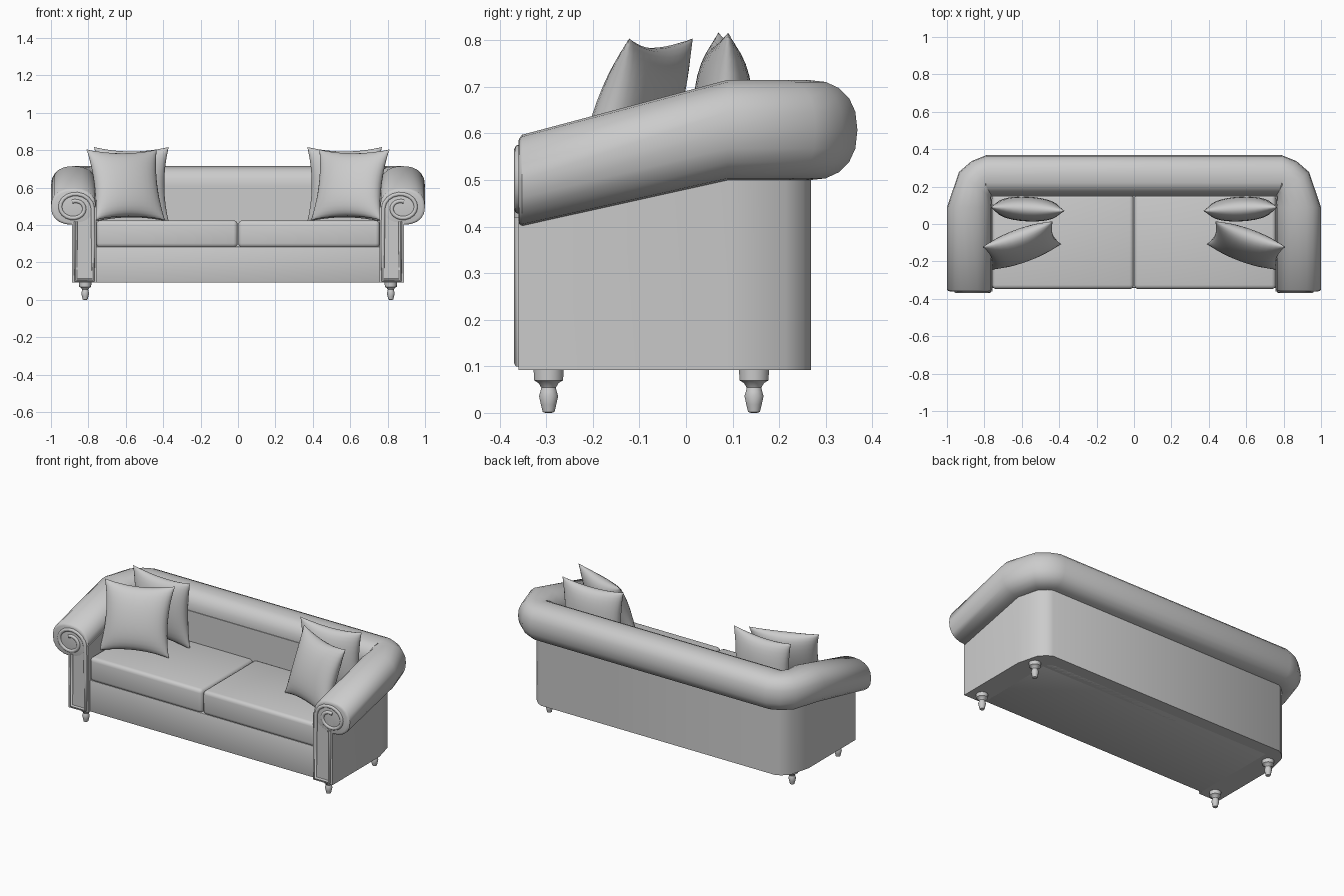
import bpy, bmesh
from math import sin, cos, pi, radians, copysign
from mathutils import Matrix, Vector

if "Cube" in bpy.data.objects:
    bpy.data.objects.remove(bpy.data.objects["Cube"])


def finish(name, bm, angle=40):
    bmesh.ops.recalc_face_normals(bm, faces=bm.faces)
    me = bpy.data.meshes.new(name)
    bm.to_mesh(me)
    bm.free()
    ob = bpy.data.objects.new(name, me)
    bpy.context.collection.objects.link(ob)
    smooth(ob, angle)
    return ob


def smooth(ob, angle):
    bpy.ops.object.select_all(action='DESELECT')
    ob.select_set(True)
    bpy.context.view_layer.objects.active = ob
    bpy.ops.object.shade_smooth_by_angle(angle=radians(angle))


def loft(name, rings, angle=40):
    bm = bmesh.new()
    vs = [[bm.verts.new(p) for p in r] for r in rings]
    n = len(rings[0])
    for a, b in zip(vs, vs[1:]):
        for i in range(n):
            bm.faces.new((a[i], a[(i + 1) % n], b[(i + 1) % n], b[i]))
    bm.faces.new(vs[0])
    bm.faces.new(vs[-1])
    return finish(name, bm, angle)


def box(name, lo, hi, bevel, seg=3):
    bm = bmesh.new()
    lo, hi = Vector(lo), Vector(hi)
    size = hi - lo
    bmesh.ops.create_cube(bm, size=1, matrix=Matrix.Translation((lo + hi) / 2) @ Matrix.Diagonal((*size, 1)))
    bmesh.ops.bevel(bm, geom=bm.edges[:], offset=bevel, segments=seg, profile=0.5, affect='EDGES')
    return finish(name, bm)


# U-shaped path: x, y, z, outward normal x/y, half width, half height
half = [(.88, -.352, .499, 1, 0, .12, .098),
        (.88, .09, .607, 1, 0, .12, .108),
        (.85, .21, .607, .78, .62, .11, .108),
        (.815, .245, .607, .5, .866, .106, .108),
        (.79, .26, .607, 0, 1, .108, .108)]


def both(path):
    return path + [(-p[0], p[1], p[2], -p[3], *p[4:]) for p in reversed(path)]


# Rolled arms and back rail
def roll_ring(p, n=20, e=2 / 2.35):
    x, y, z, nx, ny, ru, rz = p
    ring = []
    for i in range(n):
        c, s = cos(2 * pi * i / n), sin(2 * pi * i / n)
        u = ru * copysign(abs(c) ** e, c)
        ring.append((x + nx * u, y + ny * u, z + rz * copysign(abs(s) ** e, s)))
    return ring


front_edge = [(.88, -.36, .497, 1, 0, .105, .085), (.88, -.358, .497, 1, 0, .112, .092)]
loft("arm_and_back_roll", [roll_ring(p) for p in both(front_edge + half)], 50)


# Upholstered walls under the roll
def wall_ring(p):
    x, y, z, nx, ny, ru, rz = p
    ri, ro = -ru - .004, .008
    return [(x + nx * u, y + ny * u, h) for u, h in ((ri, .092), (ro, .092), (ro, z), (ri, z))]


wall_path = [(.88, -.36, .497, 1, 0, .12, .1)] + half[1:]
loft("arm_and_back_walls", [wall_ring(p) for p in both(wall_path)])

# Base and seat cushions
box("seat_base", (-.765, -.342, .092), (.765, .2, .285), .006, 2)
for side, lo, hi in (("left", -.758, -.002), ("right", .002, .758)):
    box(side + "_seat_cushion", (lo, -.348, .28), (hi, .16, .425), .022)

# Raised scroll trim on the arm fronts
for side, s in (("left", -1), ("right", 1)):
    pts = [(.868, .42), (.868, .106), (.774, .106), (.774, .3)]
    for i in range(25):
        t = i / 24
        a = pi - t * 2.6 * pi
        r = .098 - .058 * t
        pts.append((.875 + r * cos(a), .492 + r * .85 * sin(a)))
    cu = bpy.data.curves.new(side + "_arm_trim", 'CURVE')
    cu.dimensions = '3D'
    cu.bevel_depth = .011
    cu.bevel_resolution = 2
    cu.use_fill_caps = True
    sp = cu.splines.new('POLY')
    sp.points.add(len(pts) - 1)
    for q, (x, z) in zip(sp.points, pts):
        q.co = (s * x, -.358, z, 1)
    ob = bpy.data.objects.new(side + "_arm_trim", cu)
    bpy.context.collection.objects.link(ob)
    bpy.ops.object.select_all(action='DESELECT')
    ob.select_set(True)
    bpy.context.view_layer.objects.active = ob
    bpy.ops.object.convert(target='MESH')
    smooth(bpy.context.view_layer.objects.active, 50)


# Throw pillows with pinched corners
def pillow(name, centre, yaw, lean, h, t, side, n=16):
    m = (Matrix.Diagonal((side, 1, 1, 1)) @ Matrix.Translation(centre)
         @ Matrix.Rotation(radians(yaw), 4, 'Z') @ Matrix.Rotation(radians(-lean), 4, 'X'))
    bm = bmesh.new()
    for f in (-1, 1):
        g = []
        for i in range(n + 1):
            for j in range(n + 1):
                u, v = -cos(pi * i / n), -cos(pi * j / n)
                x = u * h * (1 - .12 * u * u * (1 - v * v))
                z = v * h * (1 - .12 * v * v * (1 - u * u))
                y = f * t * max(0, (1 - u * u) * (1 - v * v)) ** .5
                g.append(bm.verts.new(m @ Vector((x, y, z))))
        w = n + 1
        for i in range(n):
            for j in range(n):
                k = i * w + j
                bm.faces.new((g[k], g[k + 1], g[k + w + 1], g[k + w]))
    bmesh.ops.remove_doubles(bm, verts=bm.verts, dist=1e-5)
    finish(name, bm, 60)


for side, s in (("left", 1), ("right", -1)):
    pillow(side + "_front_pillow", (-.6, -.115, .615), 20, 19, .2, .07, s)
    pillow(side + "_rear_pillow", (-.57, .08, .617), -3, 0, .2, .066, s)

# Turned legs
leg = [(.007, 0), (.013, .002), (.017, .018), (.021, .036), (.018, .046), (.016, .054),
       (.022, .064), (.032, .07), (.033, .095)]
for sx in (-1, 1):
    for name, y in (("front", -.295), ("back", .146)):
        rings = [[(sx * .817 + r * cos(2 * pi * i / 14), y + r * sin(2 * pi * i / 14), z)
                  for i in range(14)] for r, z in leg]
        loft(("left_" if sx < 0 else "right_") + name + "_leg", rings)
